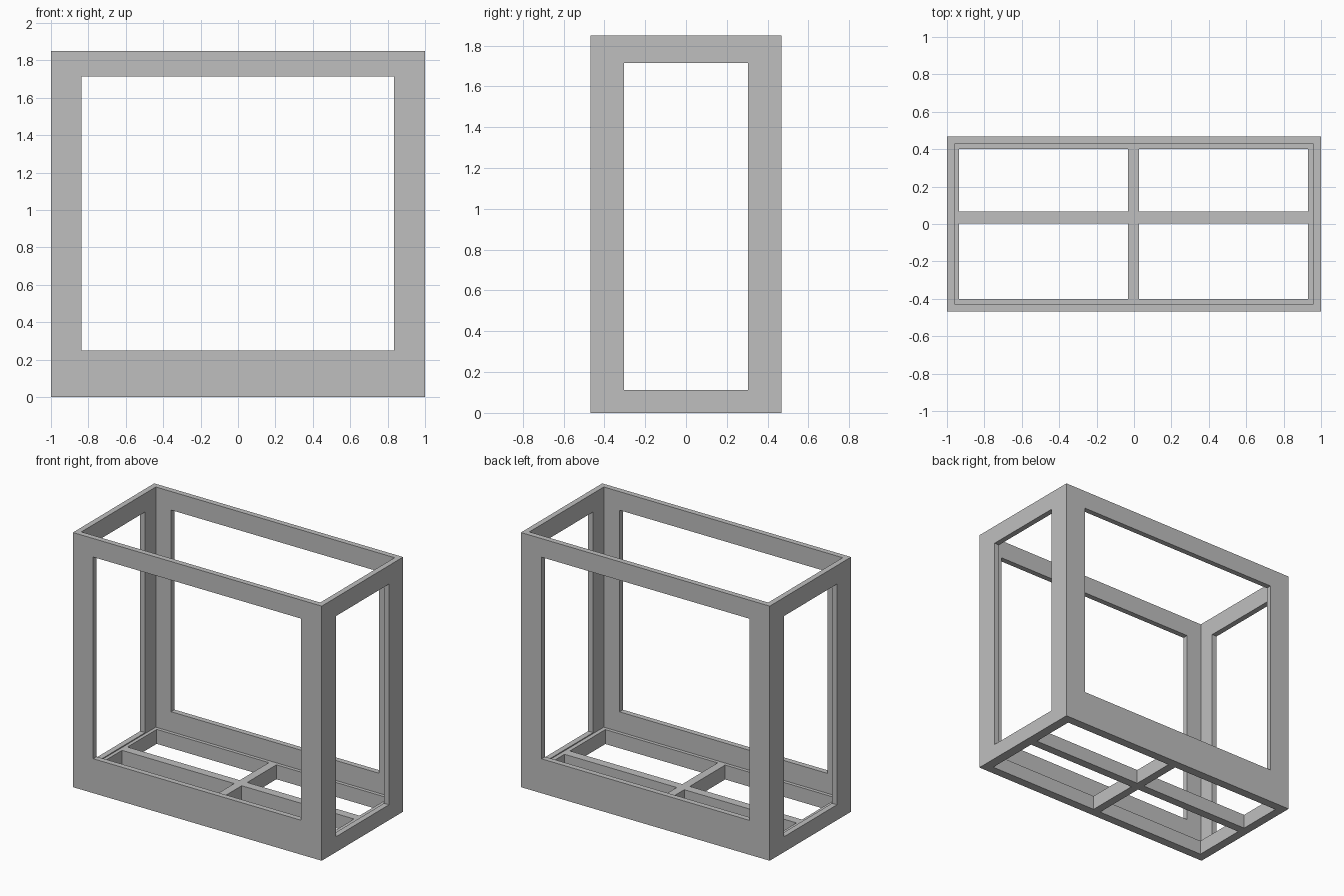
import bpy

if "Cube" in bpy.data.objects:
    bpy.data.objects.remove(bpy.data.objects["Cube"])

W, D, H = 1.0, 0.467, 1.85      # half width, half depth, height
FLOOR = 0.105                   # top of the floor grid

grey = bpy.data.materials.new("light_grey")
grey.diffuse_color = (0.52, 0.52, 0.52, 1)
grey.use_nodes = True
grey.node_tree.nodes["Principled BSDF"].inputs["Base Color"].default_value = grey.diffuse_color


def box(name, x, y, z):
    """Box from (min, max) pairs on each axis."""
    bpy.ops.mesh.primitive_cube_add(size=1)
    ob = bpy.context.object
    ob.name = name
    for v in ob.data.vertices:
        v.co = [(a + b) / 2 + c * (b - a) for (a, b), c in zip((x, y, z), v.co)]
    ob.data.materials.append(grey)
    return ob


def cut(target, x, y, z):
    """Cut a box-shaped opening and discard the cutter."""
    cutter = box("cutter", x, y, z)
    cutter.hide_render = True
    mod = target.modifiers.new("opening", 'BOOLEAN')
    mod.operation, mod.solver, mod.object = 'DIFFERENCE', 'EXACT', cutter
    bpy.context.view_layer.objects.active = target
    bpy.ops.object.modifier_apply(modifier=mod.name)
    bpy.data.objects.remove(cutter)


# Open-topped case with a thin wall
frame = box("case_frame", (-W, W), (-D, D), (0, H))
cut(frame, (-0.96, 0.96), (-0.427, 0.427), (FLOOR, 2.2))

# Large openings: front and back, then left and right
cut(frame, (-0.837, 0.833), (-1, 1), (0.25, 1.715))
cut(frame, (-2, 2), (-0.305, 0.305), (0.112, 1.715))

# Four floor holes, leaving a rim ledge and an off-centre cross of bars
for x in ((-0.935, -0.033), (0.027, 0.93)):
    for y in ((-0.402, 0.004), (0.067, 0.402)):
        cut(frame, x, y, (-0.2, 0.3))
